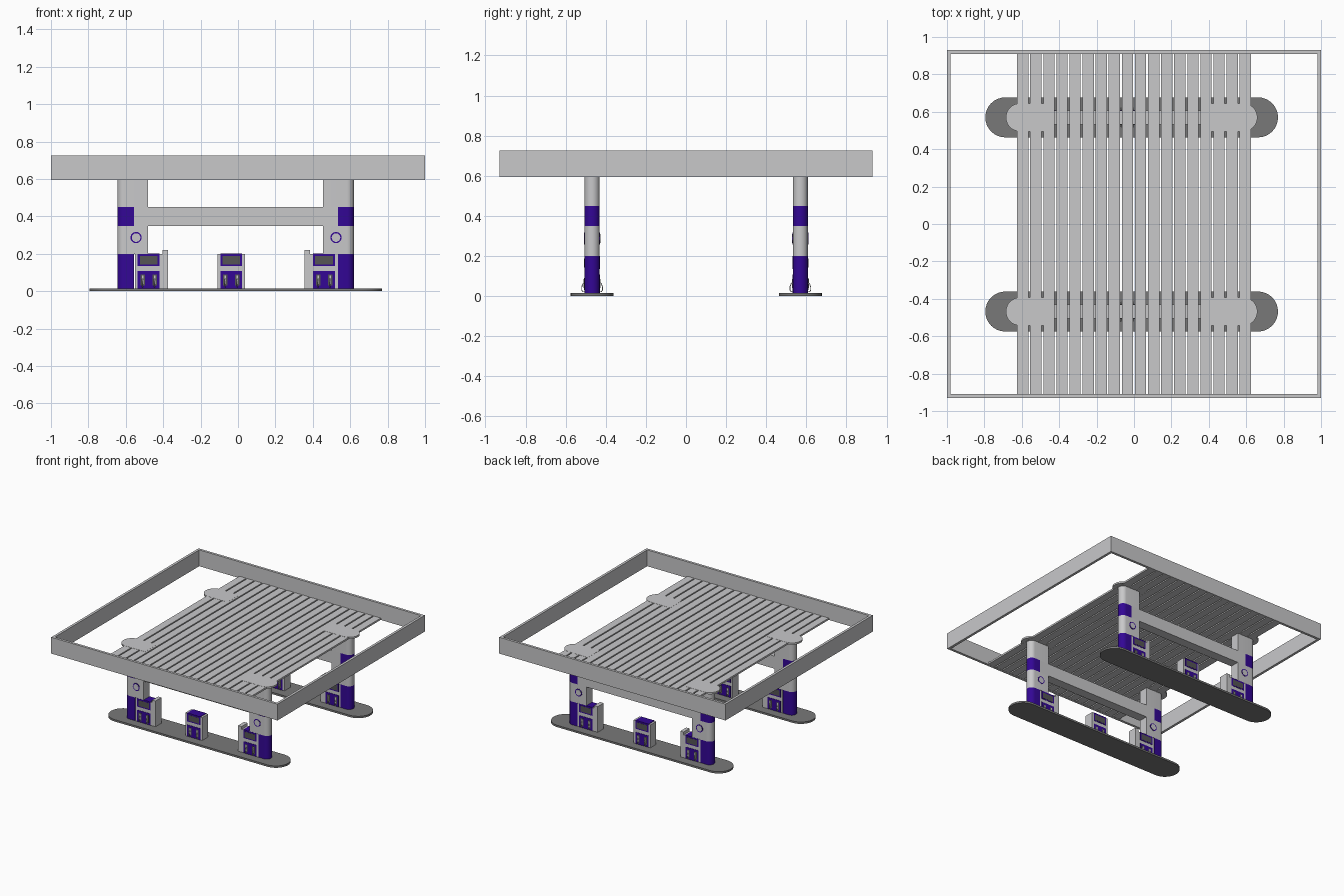
import bpy, bmesh, math

if "Cube" in bpy.data.objects:
    bpy.data.objects.remove(bpy.data.objects["Cube"])


def mat(name, r, g, b):
    m = bpy.data.materials.new(name)
    m.diffuse_color = (r, g, b, 1)
    m.use_nodes = True
    m.node_tree.nodes["Principled BSDF"].inputs["Base Color"].default_value = m.diffuse_color
    return m


LIGHT = mat("light_grey", 0.58, 0.58, 0.59)
BLUE = mat("deep_blue", 0.033, 0.002, 0.30)
STONE = mat("kerb_grey", 0.19, 0.19, 0.19)
DARK = mat("screen_grey", 0.09, 0.09, 0.09)


def finish(name, bm, material, smooth=False):
    bmesh.ops.recalc_face_normals(bm, faces=bm.faces[:])
    me = bpy.data.meshes.new(name)
    bm.to_mesh(me)
    bm.free()
    me.materials.append(material)
    ob = bpy.data.objects.new(name, me)
    bpy.context.collection.objects.link(ob)
    if smooth:
        bpy.ops.object.select_all(action='DESELECT')
        ob.select_set(True)
        bpy.context.view_layer.objects.active = ob
        bpy.ops.object.shade_smooth_by_angle(angle=math.radians(35))
    return ob


def box(name, x0, x1, y0, y1, z0, z1, material):
    bm = bmesh.new()
    bmesh.ops.create_cube(bm, size=1)
    for v in bm.verts:
        v.co.x = x1 if v.co.x > 0 else x0
        v.co.y = y1 if v.co.y > 0 else y0
        v.co.z = z1 if v.co.z > 0 else z0
    return finish(name, bm, material)


def prism(name, outline, z0, z1, material):
    bm = bmesh.new()
    face = bm.faces.new([bm.verts.new((x, y, z0)) for x, y in outline])
    ext = bmesh.ops.extrude_face_region(bm, geom=[face])
    for g in ext["geom"]:
        if isinstance(g, bmesh.types.BMVert):
            g.co.z = z1
    return finish(name, bm, material, True)


def half_round(cx, cy, r, side, n=16):
    """Semicircle bulging toward side (-1 or +1), from low y to high y."""
    angles = [-math.pi / 2 + math.pi * i / n for i in range(n + 1)]
    return [(cx + side * r * math.cos(a), cy + r * math.sin(a)) for a in angles]


def d_shape(outer, inner, cy, r):
    """Outline with a rounded outer end and a flat inner end."""
    side = 1 if outer > inner else -1
    return half_round(outer - side * r, cy, r, side) + [(inner, cy + r), (inner, cy - r)]


# Canopy fascia: four walls around an open roof
box("fascia_front", -1, 1, -0.93, -0.91, 0.595, 0.725, LIGHT)
box("fascia_back", -1, 1, 0.91, 0.93, 0.595, 0.725, LIGHT)
for side in (-1, 1):
    xs = sorted((side * 0.98, side))
    box("fascia_side", *xs, -0.91, 0.91, 0.595, 0.725, LIGHT)

# Roof slats with narrow open gaps
for i in range(18):
    x = -0.63 + i * 0.07
    box("roof_slat", x + 0.005, x + 0.065, -0.91, 0.91, 0.596, 0.610, LIGHT)


def badge(cx, cy, s):
    """Plain ring badge on a pillar face."""
    for name, r, d, m in (("badge_ring", 0.030, 0.002, BLUE), ("badge_disc", 0.023, 0.003, LIGHT)):
        bm = bmesh.new()
        vs = [bm.verts.new((cx + r * math.cos(a), cy + s * (0.0375 + d), 0.287 + r * math.sin(a)))
              for a in (2 * math.pi * i / 24 for i in range(24))]
        face = bm.faces.new(vs)
        ext = bmesh.ops.extrude_face_region(bm, geom=[face])
        for g in ext["geom"]:
            if isinstance(g, bmesh.types.BMVert):
                g.co.y = cy + s * 0.037
        finish(name, bm, m)


def hose(x, cy, s):
    """Thin hose loop hanging off the dispenser face."""
    cu = bpy.data.curves.new("hose", 'CURVE')
    cu.dimensions = '3D'
    cu.bevel_depth = 0.0025
    cu.bevel_resolution = 1
    sp = cu.splines.new('POLY')
    pts = [(0.038, 0.068), (0.046, 0.062), (0.052, 0.045), (0.052, 0.030), (0.046, 0.022), (0.038, 0.022)]
    sp.points.add(len(pts) - 1)
    for p, (y, z) in zip(sp.points, pts):
        p.co = (x, cy + s * y, z, 1)
    cu.materials.append(LIGHT)
    bpy.context.collection.objects.link(bpy.data.objects.new("hose", cu))


def dispenser(cx, cy):
    box("dispenser_body", cx - 0.074, cx + 0.074, cy - 0.0365, cy + 0.0365, 0.015, 0.198, LIGHT)
    box("dispenser_top", cx - 0.058, cx + 0.058, cy - 0.0375, cy + 0.0375, 0.196, 0.201, BLUE)
    for s in (-1, 1):
        def plate(name, x0, x1, z0, z1, depth, m):
            ys = sorted((cy + s * 0.036, cy + s * (0.0365 + depth)))
            box(name, cx + x0, cx + x1, *ys, z0, z1, m)
        plate("display_surround", -0.058, 0.058, 0.134, 0.2, 0.002, BLUE)
        plate("display_screen", -0.047, 0.047, 0.142, 0.188, 0.003, DARK)
        plate("lower_panel", -0.058, 0.058, 0.015, 0.107, 0.002, BLUE)
        for q in (-1, 1):
            plate("nozzle_slot", q * 0.032 - 0.012, q * 0.032 + 0.012, 0.03, 0.09, 0.003, DARK)
            plate("nozzle", q * 0.032 - 0.004, q * 0.032 + 0.004, 0.04, 0.085, 0.006, LIGHT)
            hose(cx + q * 0.032, cy, s)


# Two pump islands, each with pillars, a cross beam and three dispensers
R = 0.0375
for cy in (-0.468, 0.570):
    kerb = half_round(0.663, cy, 0.107, 1) + half_round(-0.688, cy, 0.107, -1)[::-1]
    prism("island_kerb", kerb, 0, 0.015, STONE)

    for outer, inner, panel, cap_out, cap_in, badge_x in (
            (-0.645, -0.48, -0.555, -0.685, -0.44, -0.545),
            (0.62, 0.455, 0.535, 0.66, 0.415, 0.524)):
        prism("pillar_base", d_shape(outer, panel, cy, R), 0.015, 0.2, BLUE)
        prism("pillar_middle", d_shape(outer, inner, cy, R), 0.2, 0.35, LIGHT)
        prism("pillar_band", d_shape(outer, panel, cy, R), 0.35, 0.45, BLUE)
        prism("pillar_top", d_shape(outer, inner, cy, R), 0.45, 0.597, LIGHT)
        prism("pillar_cap", d_shape(cap_out, cap_in, cy, 0.075), 0.597, 0.611, LIGHT)
        for s in (-1, 1):
            badge(badge_x, cy, s)

    box("cross_beam", -0.555, 0.535, cy - R, cy + R, 0.35, 0.45, LIGHT)
    for cx in (-0.478, -0.0365, 0.460):
        dispenser(cx, cy)
    # Taller side cabinets on the inner face of the end dispensers
    box("side_cabinet", -0.404, -0.375, cy - R, cy + R, 0.015, 0.22, LIGHT)
    box("side_cabinet", 0.355, 0.386, cy - R, cy + R, 0.015, 0.22, LIGHT)
